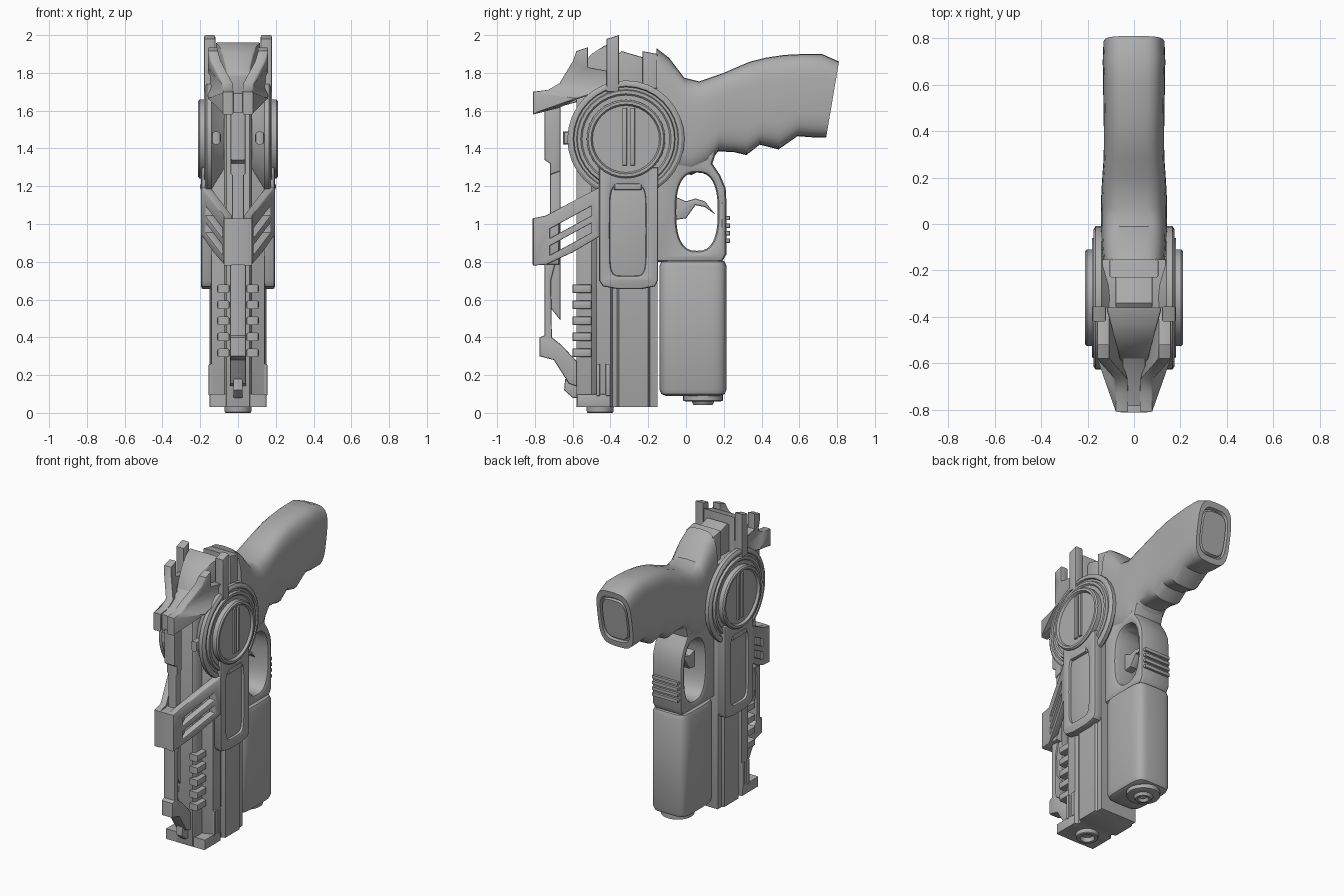
import bpy, bmesh, math
from mathutils import Vector

grey = bpy.data.materials.new("gun grey")
grey.diffuse_color = (0.42, 0.42, 0.42, 1)


def finish(name, bm, mirror=False, angle=35):
    """Weld, fix normals, optionally mirror across x, shade smooth by angle."""
    if mirror:
        dup = bmesh.ops.duplicate(bm, geom=bm.verts[:] + bm.edges[:] + bm.faces[:])["geom"]
        for v in dup:
            if isinstance(v, bmesh.types.BMVert):
                v.co.x = -v.co.x
    bmesh.ops.remove_doubles(bm, verts=bm.verts, dist=0.0005)
    bmesh.ops.recalc_face_normals(bm, faces=bm.faces)
    mesh = bpy.data.meshes.new(name)
    bm.to_mesh(mesh)
    bm.free()
    mesh.materials.append(grey)
    ob = bpy.data.objects.new(name, mesh)
    bpy.context.collection.objects.link(ob)
    bpy.ops.object.select_all(action='DESELECT')
    ob.select_set(True)
    bpy.context.view_layer.objects.active = ob
    bpy.ops.object.shade_smooth_by_angle(angle=math.radians(angle))
    return ob


def prism(name, outline, lo, hi, axis='x', holes=(), bevel=0.008, mirror=False, warp=None):
    """Extrude an outline with holes: (y, z) along x, or (x, y) along z."""
    cu = bpy.data.curves.new(name, 'CURVE')
    cu.dimensions, cu.fill_mode = '2D', 'BOTH'
    cu.extrude = (hi - lo) / 2 - bevel
    cu.bevel_depth, cu.offset, cu.bevel_resolution = bevel, -bevel, 1
    for loop in (outline, *holes):
        sp = cu.splines.new('POLY')
        sp.points.add(len(loop) - 1)
        for p, (a, b) in zip(sp.points, loop):
            p.co = (a, b, 0, 1)
        sp.use_cyclic_u = True
    tmp = bpy.data.objects.new("tmp", cu)
    bpy.context.collection.objects.link(tmp)
    deps = bpy.context.evaluated_depsgraph_get()
    me = bpy.data.meshes.new_from_object(tmp.evaluated_get(deps))
    bm = bmesh.new()
    bm.from_mesh(me)
    bpy.data.objects.remove(tmp)
    bpy.data.curves.remove(cu)
    bpy.data.meshes.remove(me)
    mid = (lo + hi) / 2
    for v in bm.verts:
        a, b, c = v.co
        v.co = (c + mid, a, b) if axis == 'x' else (a, b, c + mid)
        if warp:
            v.co.x = warp(*v.co)
    return finish(name, bm, mirror)


def box(name, x, y, z, mirror=False, bevel=0.006):
    rect = [(y[0], z[0]), (y[1], z[0]), (y[1], z[1]), (y[0], z[1])]
    return prism(name, rect, x[0], x[1], mirror=mirror, bevel=bevel)


def rounded(cx, cy, rx, ry, power=2.0, n=32):
    pts = []
    for i in range(n):
        c, s = math.cos(math.tau * i / n), math.sin(math.tau * i / n)
        pts.append((cx + rx * math.copysign(abs(c) ** (2 / power), c),
                    cy + ry * math.copysign(abs(s) ** (2 / power), s)))
    return pts


def skin(name, rings, mirror=False, angle=35):
    bm = bmesh.new()
    loops = [[bm.verts.new(p) for p in r] for r in rings]
    n = len(loops[0])
    for a, b in zip(loops, loops[1:]):
        for i in range(n):
            bm.faces.new((a[i], a[(i + 1) % n], b[(i + 1) % n], b[i]))
    bm.faces.new(loops[0])
    bm.faces.new(loops[-1])
    return finish(name, bm, mirror, angle)


def lathe(name, profile, centre, axis='x', mirror=False, n=32):
    """Profile points are (radius, height along axis)."""
    rings = []
    for r, h in profile:
        c = [(r * math.cos(math.tau * i / n), r * math.sin(math.tau * i / n)) for i in range(n)]
        rings.append([Vector((h, a, b) if axis == 'x' else (a, b, h)) + Vector(centre) for a, b in c])
    return skin(name, rings, mirror, 30)


# Barrel body with stepped side grooves
half = [(0.06, -0.58), (0.075, -0.56), (0.075, -0.5), (0.14, -0.475), (0.145, -0.4), (0.125, -0.39),
        (0.125, -0.365), (0.152, -0.355), (0.152, -0.2), (0.138, -0.19), (0.138, -0.15)]
prism("barrel_body", half + [(-x, y) for x, y in reversed(half)], 0.03, 1.72, 'z', bevel=0.005)
box("muzzle_block", (-0.15, 0.15), (-0.575, -0.4), (0.03, 0.1))
box("side_slot_frame", (0.13, 0.155), (-0.475, -0.455), (0.09, 0.26), True)
box("side_slot_bar", (0.13, 0.155), (-0.425, -0.4), (0.09, 0.26), True)
lathe("muzzle", [(0.075, 0.05), (0.07, 0.005), (0.065, 0), (0.045, 0), (0.04, 0.028)], (0, -0.455, 0), 'z')
for i in range(5):
    z = 0.295 + i * 0.085
    box(f"slide_rib_{i + 1}", (0.045, 0.11), (-0.6, -0.5), (z, z + 0.045), True, 0.01)

# Light under the barrel
prism("light_body", rounded(0, 0.037, 0.135, 0.178, 5), 0.09, 0.81, 'z', bevel=0.035)
lathe("light_lens", [(0.105, 0.12), (0.105, 0.065), (0.09, 0.06), (0.06, 0.06), (0.05, 0.042),
                     (0.035, 0.042), (0.025, 0.06), (0.01, 0.05)], (0, 0.09, 0), 'z')

# Frame with trigger opening
guard = [(-0.16, 0.8), (0.19, 0.8), (0.215, 0.84), (0.215, 1.1), (0.21, 1.19), (0.18, 1.26), (0.14, 1.32),
         (0.165, 1.4), (0.2, 1.5), (0.05, 1.68), (-0.16, 1.74)]
prism("trigger_guard_frame", guard, -0.115, 0.115, holes=[rounded(0.058, 1.065, 0.11, 0.207, 2.6)], bevel=0.025)
prism("trigger", [(-0.07, 1.15), (0, 1.12), (0.05, 1.135), (0.1, 1.12), (0.155, 1.05), (0.1, 1.09),
                  (0.05, 1.1), (0.0, 1.03), (-0.07, 1.02)], -0.03, 0.03)
for i in range(4):
    z = 0.9 + i * 0.04
    box(f"guard_rib_{i + 1}", (-0.1, 0.1), (0.17, 0.232), (z, z + 0.022))

# Grip: (top y, top z, bottom y, bottom z, half width)
stations = [(-0.155, 1.93, -0.155, 1.3, 0.135), (-0.09, 1.88, -0.08, 1.27, 0.14), (-0.01, 1.775, 0.03, 1.26, 0.143),
            (0.07, 1.755, 0.11, 1.3, 0.143), (0.2, 1.8, 0.17, 1.385, 0.138), (0.28, 1.835, 0.255, 1.38, 0.132),
            (0.34, 1.86, 0.32, 1.365, 0.13), (0.42, 1.88, 0.39, 1.42, 0.13), (0.52, 1.895, 0.49, 1.395, 0.132),
            (0.62, 1.9, 0.59, 1.465, 0.133), (0.72, 1.9, 0.68, 1.458, 0.135), (0.81, 1.86, 0.742, 1.458, 0.132)]


def grip_ring(ty, tz, by, bz, hx, scale=1.0, push=0.0):
    c = Vector((0, (ty + by) / 2 + push, (tz + bz) / 2))
    arm = Vector((0, (ty - by) / 2, (tz - bz) / 2))
    return [c + Vector((x, 0, 0)) + arm * t for x, t in rounded(0, 0, hx * scale, scale, 3.6, 28)]


rings = [grip_ring(*s) for s in stations]
end = stations[-1]
rings += [grip_ring(*end, 0.8), grip_ring(*end, 0.77, -0.02), grip_ring(*end, 0.72, -0.02),
          grip_ring(*end, 0.69, -0.003)]
skin("grip", rings)

# Round side caps with twin bars
hub = (0, -0.318, 1.45)
lathe("side_disc", [(0.17, 0.06), (0.24, 0.075), (0.29, 0.125), (0.31, 0.14), (0.31, 0.165), (0.295, 0.175),
                    (0.28, 0.175), (0.275, 0.165), (0.262, 0.165), (0.257, 0.18), (0.24, 0.18), (0.232, 0.172),
                    (0.208, 0.172), (0.208, 0.203), (0.2, 0.212), (0.185, 0.212), (0.177, 0.196), (0.01, 0.196)],
      hub, mirror=True)
for i, y in enumerate((-0.337, -0.295)):
    box(f"disc_bar_{i + 1}", (0.19, 0.209), (y, y + 0.024), (1.31, 1.615), True)
box("disc_front_pin", (0.09, 0.14), (-0.65, -0.58), (1.42, 1.49), True, 0.02)

# Side panels with a recessed window
panel = [(-0.46, 0.7), (-0.44, 0.67), (-0.36, 0.655), (-0.24, 0.655), (-0.165, 0.67), (-0.148, 0.7),
         (-0.148, 1.3), (-0.46, 1.3)]
window = rounded(-0.308, 0.965, 0.095, 0.24, 6)
prism("side_panel", panel, 0.13, 0.195, holes=[window], bevel=0.012, mirror=True)
box("panel_recess", (0.12, 0.177), (-0.43, -0.18), (0.7, 1.25), True)
box("panel_tab", (0.17, 0.2), (-0.38, -0.235), (1.18, 1.215), True, 0.01)

# Slotted clip wrapping the front
def flare(x, y, z):
    return x + max(0, min(1, (y + 0.74) / 0.28)) * 0.115


def slot(z):
    return [(-0.72, z), (-0.72, z - 0.05), (-0.5, z + 0.07), (-0.5, z + 0.12)]


clip = [(-0.81, 0.78), (-0.74, 0.785), (-0.6, 0.85), (-0.455, 0.935), (-0.455, 1.195), (-0.6, 1.12),
        (-0.74, 1.045), (-0.81, 1.03)]
prism("clip_arm", clip, 0.03, 0.075, holes=[slot(0.975), slot(0.885)], mirror=True, warp=flare, bevel=0.006)
box("clip_front", (-0.068, 0.068), (-0.813, -0.67), (0.785, 1.03), bevel=0.015)

# Front rail
prism("upper_rail", [(-0.75, 1.62), (-0.665, 1.62), (-0.665, 1.28), (-0.72, 1.26), (-0.72, 1.32), (-0.75, 1.34)],
      -0.04, 0.04)
prism("middle_rail", [(-0.72, 1.28), (-0.665, 1.29), (-0.665, 0.49), (-0.72, 0.56)], -0.032, 0.032)
prism("lower_rail", [(-0.75, 0.8), (-0.69, 0.8), (-0.715, 0.7), (-0.71, 0.4), (-0.66, 0.36), (-0.575, 0.27),
                     (-0.575, 0.14), (-0.62, 0.155), (-0.7, 0.28), (-0.775, 0.3), (-0.775, 0.4), (-0.75, 0.41)],
      -0.043, 0.043)
prism("rail_foot", [(-0.64, 0.18), (-0.56, 0.18), (-0.56, 0.08), (-0.6, 0.08), (-0.645, 0.12)], -0.025, 0.025)

# Forked nose, arms and top fins
def spread(x, y, z):
    return x + max(0, min(1, (y + 0.67) / 0.09)) * 0.08


prism("nose_arm", [(-0.81, 1.58), (-0.67, 1.615), (-0.58, 1.66), (-0.36, 1.73), (-0.36, 1.8), (-0.52, 1.83),
                   (-0.52, 1.935), (-0.58, 1.915), (-0.6, 1.86), (-0.67, 1.745), (-0.73, 1.71), (-0.81, 1.7)],
      0.025, 0.08, mirror=True, warp=spread, bevel=0.006)
prism("nose_centre", [(-0.785, 1.59), (-0.56, 1.65), (-0.56, 1.8), (-0.66, 1.73), (-0.785, 1.69)], -0.05, 0.05)
prism("top_fin", [(-0.42, 1.7), (-0.355, 1.7), (-0.355, 2.0), (-0.42, 1.98)], 0.12, 0.18, mirror=True)
prism("top_shield", [(-0.36, 1.96), (-0.43, 1.945), (-0.5, 1.9), (-0.56, 1.83), (-0.595, 1.75), (-0.57, 1.65),
                     (-0.36, 1.65)], -0.12, 0.12, bevel=0.01,
      warp=lambda x, y, z: x * (1 - 0.5 * min(1, (-0.36 - y) / 0.22)))
prism("rear_top_block", [(-0.23, 1.6), (-0.15, 1.6), (-0.15, 1.9), (-0.23, 1.915)], -0.105, 0.105)
prism("inner_top_block", [(-0.36, 1.6), (-0.22, 1.6), (-0.22, 1.88), (-0.34, 1.915), (-0.36, 1.9)], -0.08, 0.08)
